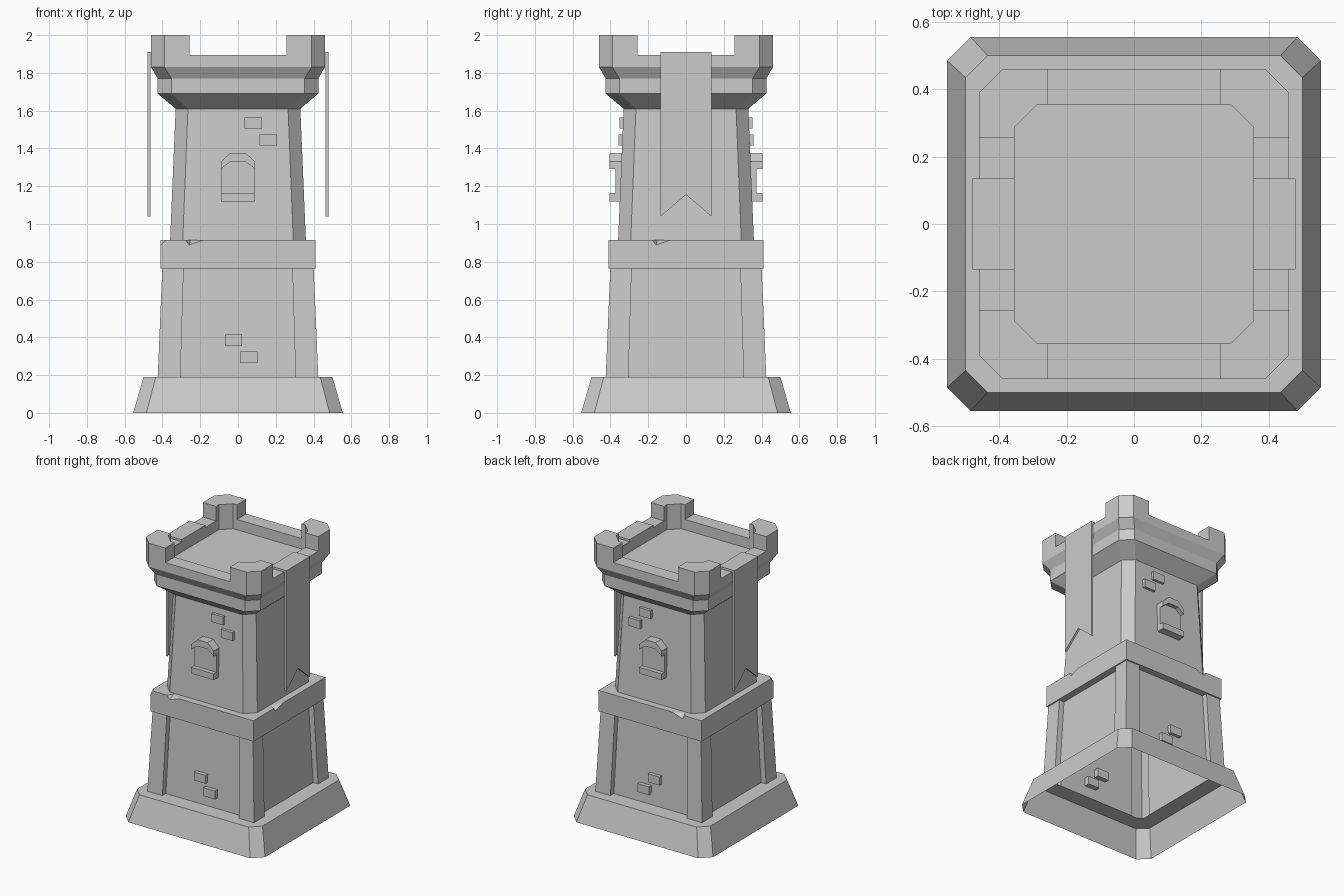
import bpy
import bmesh
from mathutils import Vector

cube = bpy.data.objects.get("Cube")
if cube:
    bpy.data.objects.remove(cube, do_unlink=True)

stone = bpy.data.materials.new("grey stone")
stone.use_nodes = True
stone.diffuse_color = (0.6, 0.6, 0.6, 1)
stone.node_tree.nodes["Principled BSDF"].inputs["Base Color"].default_value = (0.6, 0.6, 0.6, 1)


def finish(name, bm, fix_normals=True):
    if fix_normals:
        bmesh.ops.recalc_face_normals(bm, faces=bm.faces[:])
    mesh = bpy.data.meshes.new(name)
    bm.to_mesh(mesh)
    bm.free()
    mesh.materials.append(stone)
    ob = bpy.data.objects.new(name, mesh)
    bpy.context.scene.collection.objects.link(ob)
    return ob


def around(corner):
    """Repeat one corner's outline points at all four corners."""
    pts = []
    for _ in range(4):
        pts += corner
        corner = [(-y, x) for x, y in corner]
    return pts


def octagon(half, cut):
    return around([(half, half - cut), (half - cut, half)])


def pillared(half, inner, recess):
    """Square outline with raised corner posts and recessed walls."""
    wall = half - recess
    return around([(wall, inner), (half, inner), (half, half), (inner, half), (inner, wall)])


def loft(name, rings, cap=False):
    """Open shell through (height, outline) rings."""
    bm = bmesh.new()
    loops = [[bm.verts.new((x, y, z)) for x, y in pts] for z, pts in rings]
    for a, b in zip(loops, loops[1:]):
        for i in range(len(a)):
            j = (i + 1) % len(a)
            bm.faces.new((a[i], a[j], b[j], b[i]))
    if cap:
        bm.faces.new(loops[-1])
    return finish(name, bm, False)


def prism(name, pts, lo, hi, place):
    """Extrude a 2D outline from lo to hi; place maps (u, v, w) to space."""
    bm = bmesh.new()
    a = [bm.verts.new(place(u, v, lo)) for u, v in pts]
    b = [bm.verts.new(place(u, v, hi)) for u, v in pts]
    bm.faces.new(a)
    bm.faces.new(b)
    for i in range(len(a)):
        j = (i + 1) % len(a)
        bm.faces.new((a[i], a[j], b[j], b[i]))
    return finish(name, bm)


def rect(u0, u1, v0, v1):
    return [(u0, v0), (u1, v0), (u1, v1), (u0, v1)]


# Plinth, hollow underneath
loft("plinth", [(0, octagon(0.555, 0.07)), (0.19, octagon(0.5, 0.065)),
                (0.19, octagon(0.385, 0.03))])

# Lower storey with corner posts
loft("lower_storey", [(0.19, pillared(0.425, 0.305, 0.04)),
                      (0.78, pillared(0.4, 0.287, 0.04))])

# Stone band with chipped edges
T = 0.41
band = prism("stone_band", rect(-T, T, -T, T), 0.765, 0.915, lambda u, v, w: (u, v, w))


def edge_chip(place):
    return [place(u, d, z) for u, d, z in
            ((-0.29, T + 0.01, 0.92), (-0.26, T + 0.01, 0.883),
             (-0.15, T + 0.01, 0.92), (-0.25, T - 0.05, 0.92))]


chips = [edge_chip(lambda u, d, z: (u, -d, z)),
         edge_chip(lambda u, d, z: (u, d, z)),
         edge_chip(lambda u, d, z: (d, u + 0.1, z)),
         [(-T - 0.01, -T - 0.01, 0.87), (-T + 0.05, -T - 0.01, 0.925),
          (-T - 0.01, -T + 0.05, 0.925), (-T - 0.01, -T - 0.01, 0.925)]]
bm = bmesh.new()
for chip in chips:
    bmesh.ops.convex_hull(bm, input=[bm.verts.new(Vector(p)) for p in chip])
cutter = finish("chip_cutter", bm)
cutter.hide_render = True
cut = band.modifiers.new("chips", "BOOLEAN")
cut.operation = "DIFFERENCE"
cut.solver = "EXACT"
cut.object = cutter
bpy.context.view_layer.objects.active = band
bpy.ops.object.modifier_apply(modifier=cut.name)
bpy.data.objects.remove(cutter, do_unlink=True)

# Upper storey, flared cornice, parapet and roof floor
loft("upper_storey", [(0.9, octagon(0.36, 0.067)), (1.61, octagon(0.33, 0.065))])
loft("parapet", [(1.61, octagon(0.33, 0.065)), (1.69, octagon(0.425, 0.073)),
                 (1.77, octagon(0.425, 0.073)), (1.83, octagon(0.46, 0.07)),
                 (1.895, octagon(0.46, 0.07)), (1.895, octagon(0.355, 0.067)),
                 (1.82, octagon(0.355, 0.067))], cap=True)

# Corner battlements
G = 0.257
corner = [(G, 0.355), (0.288, 0.355), (0.355, 0.288), (0.355, G),
          (0.46, G), (0.46, 0.39), (0.39, 0.46), (G, 0.46)]
for name in ("back_left", "back_right", "front_right", "front_left"):
    prism(name + "_battlement", corner, 1.895, 2.0, lambda u, v, w: (u, v, w))
    corner = [(-y, x) for x, y in corner]

# Windows and loose bricks on the front and back
hood = [(-0.09, 1.292), (-0.09, 1.33), (-0.04, 1.377), (0.04, 1.377), (0.09, 1.33),
        (0.09, 1.292), (0.04, 1.33), (-0.04, 1.33)]
pane = [(-0.09, 1.165), (0.09, 1.165), (0.09, 1.292), (0.04, 1.33), (-0.04, 1.33), (-0.09, 1.292)]
bricks = [(0.035, 1.505, 0.32, 0.352), (0.115, 1.415, 0.32, 0.358),
          (-0.07, 0.355, 0.345, 0.402), (0.01, 0.265, 0.345, 0.407)]
for side, s in (("front", -1), ("back", 1)):
    def on_wall(u, v, w, s=s):
        return (u, s * w, v)
    prism(side + "_window_hood", hood, 0.32, 0.405, on_wall)
    prism(side + "_window_pane", pane, 0.32, 0.374, on_wall)
    prism(side + "_window_sill", rect(-0.09, 0.09, 1.12, 1.165), 0.32, 0.405, on_wall)
    for i, (x, z, lo, hi) in enumerate(bricks):
        prism(f"{side}_brick_{i + 1}", rect(x, x + 0.092, z, z + 0.06), lo, hi, on_wall)

# Swallow-tailed banners draped over the parapet sides
cloth = [(-0.135, 1.91), (-0.135, 1.04), (0, 1.155), (0.135, 1.04), (0.135, 1.91)]
for side, s in (("left", 1), ("right", -1)):
    prism(side + "_banner", cloth, 0.464, 0.48, lambda u, v, w, s=s: (s * w, u, v))
    prism(side + "_banner_top", rect(-0.135, 0.135, 1.895, 1.91), 0.355, 0.464,
          lambda u, v, w, s=s: (s * w, u, v))
